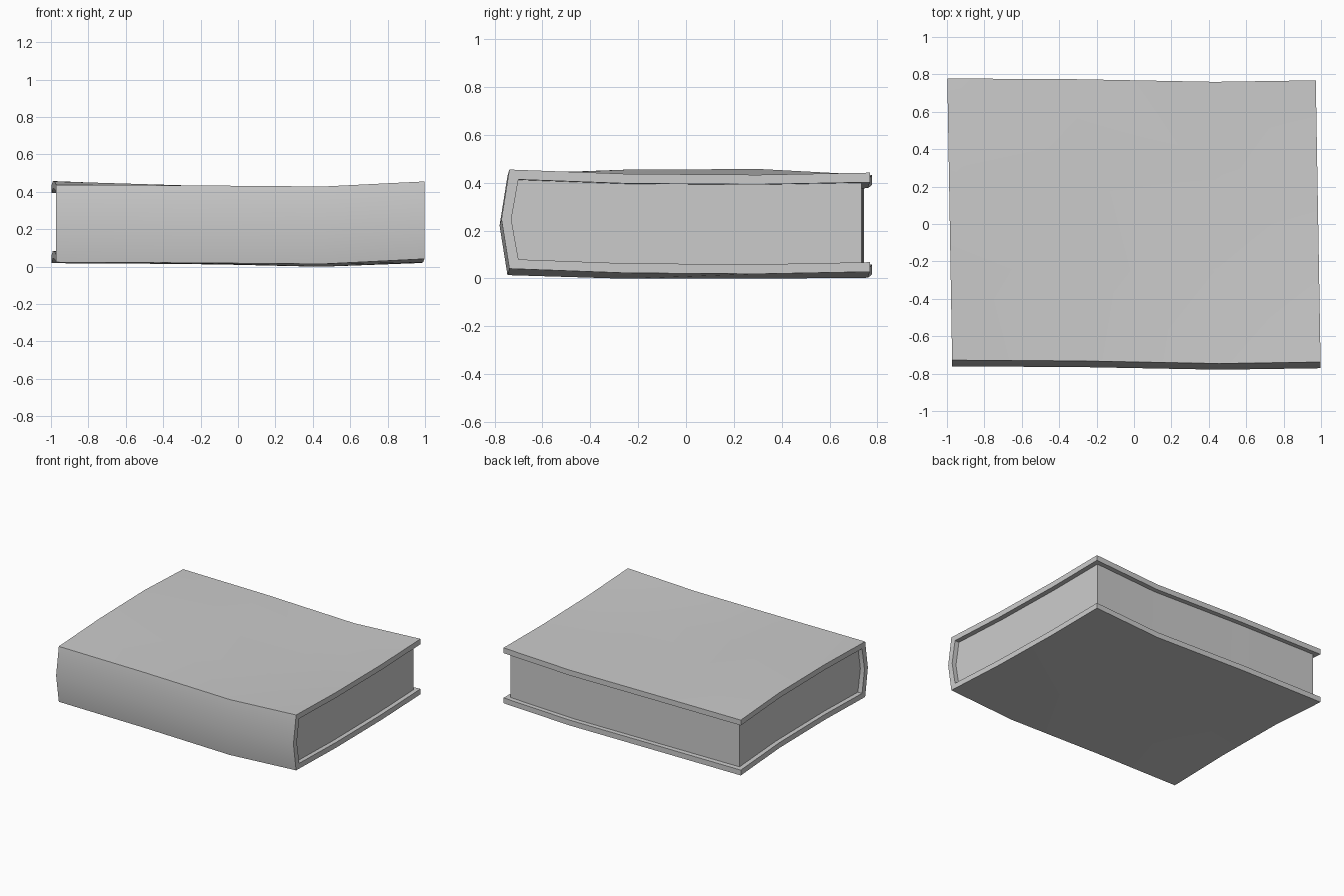
import bpy
import bmesh

if "Cube" in bpy.data.objects:
    bpy.data.objects.remove(bpy.data.objects["Cube"], do_unlink=True)

# One plain grey for the whole book
grey = bpy.data.materials.new("plain_grey")
grey.use_nodes = True
grey.diffuse_color = (0.6, 0.6, 0.6, 1)
grey.node_tree.nodes["Principled BSDF"].inputs["Base Color"].default_value = (0.6, 0.6, 0.6, 1)

# Warp of the worn book: lift over a coarse grid, sideways sway along x
XS = [-1, -0.3, 0.45, 1]
YS = [-0.74, -0.25, 0.3, 0.77]
LIFT = [[0.002, -0.001, -0.007, 0.020],
        [0.020, -0.005, -0.022, 0.002],
        [0.022, -0.005, -0.022, -0.002],
        [-0.003, -0.007, -0.018, 0.007]]
SWAY = [0.010, 0.006, -0.008, 0.0]


def interp(keys, values, t):
    t = min(max(t, keys[0]), keys[-1])
    for i in range(len(keys) - 1):
        if t <= keys[i + 1]:
            f = (t - keys[i]) / (keys[i + 1] - keys[i])
            return values[i] * (1 - f) + values[i + 1] * f


def warp(x, y, z):
    lift = interp(YS, [interp(XS, row, x) for row in LIFT], y)
    return (x * 0.985 - 0.017 * y, y + interp(XS, SWAY, x), z + lift)


def loft(name, ring, half_length):
    """Sweep a closed (y, z) ring along x through the warp, capping both ends."""
    bm = bmesh.new()
    stations = [-half_length, XS[1], XS[2], half_length]
    rows = [[bm.verts.new(warp(x, y, z)) for y, z in ring] for x in stations]
    n = len(ring)
    for a, b in zip(rows, rows[1:]):
        for i in range(n):
            j = (i + 1) % n
            bm.faces.new((a[i], a[j], b[j], b[i]))
    for row in (rows[0], rows[-1]):
        for i in range((n - 1) // 2):
            corners = (row[i], row[i + 1], row[n - 2 - i], row[n - 1 - i])
            bm.faces.new(list(dict.fromkeys(corners)))
    bmesh.ops.recalc_face_normals(bm, faces=bm.faces)
    mesh = bpy.data.meshes.new(name)
    bm.to_mesh(mesh)
    bm.free()
    mesh.materials.append(grey)
    obj = bpy.data.objects.new(name, mesh)
    bpy.context.collection.objects.link(obj)
    bpy.ops.object.select_all(action="DESELECT")
    obj.select_set(True)
    bpy.context.view_layer.objects.active = obj
    bpy.ops.object.shade_smooth_by_angle(angle=0.52)
    return obj


def c_profile(fore, hinge, spine, top, bottom):
    """Top board, bowed spine and bottom board, from fore edge round and back."""
    ys = [fore, YS[2], YS[1], hinge]
    upper = [(y, top) for y in ys]
    lower = [(y, bottom) for y in reversed(ys)]
    return upper + [(spine, (top + bottom) / 2)] + lower


# Cover: boards and spine in one folded shell
outer = c_profile(0.768, -0.738, -0.771, 0.435, 0.021)
inner = c_profile(0.768, -0.70, -0.73, 0.395, 0.061)
loft("cover", outer + inner[::-1], 1)

# Page block: fills the shell, set back from its three open edges
loft("page_block", c_profile(0.733, -0.70, -0.73, 0.395, 0.061), 0.965)
